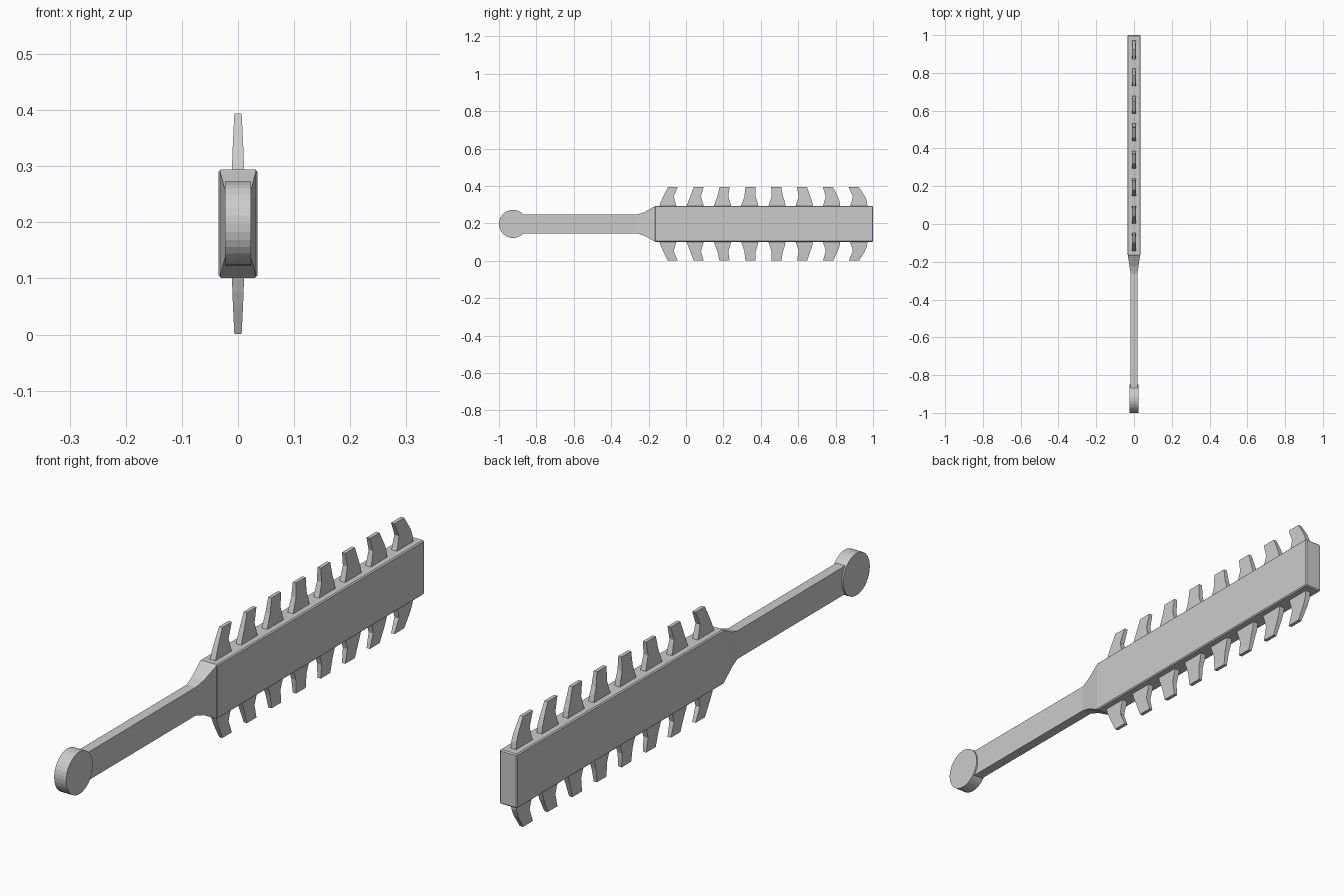
import bpy, bmesh
from math import radians
from mathutils import Matrix

if "Cube" in bpy.data.objects:
    bpy.data.objects.remove(bpy.data.objects["Cube"])

ZC = 0.1975  # centre height of the whole weapon


def finish(bm, name):
    bmesh.ops.recalc_face_normals(bm, faces=bm.faces)
    me = bpy.data.meshes.new(name)
    bm.to_mesh(me)
    bm.free()
    ob = bpy.data.objects.new(name, me)
    bpy.context.collection.objects.link(ob)
    return ob


def loft(name, rings):
    """Skin equal-length closed rings and cap both ends."""
    bm = bmesh.new()
    vs = [[bm.verts.new(p) for p in r] for r in rings]
    n = len(vs[0])
    for a, b in zip(vs, vs[1:]):
        for i in range(n):
            j = (i + 1) % n
            bm.faces.new((a[i], a[j], b[j], b[i]))
    bm.faces.new(vs[0])
    bm.faces.new(vs[-1])
    return finish(bm, name)


def rect(y, hx, hz):
    return [(sx * hx, y, ZC + sz * hz)
            for sx, sz in ((-1, -1), (1, -1), (1, 1), (-1, 1))]


# Flat paddle body with a fine edge chamfer
body = loft("blade_body", [rect(-0.168, 0.0345, 0.0965), rect(1.0, 0.0345, 0.0965)])
bev = body.modifiers.new("edge_chamfer", 'BEVEL')
bev.width = 0.004
bev.segments = 1

# Handle flaring into the blade collar
loft("handle", [rect(-0.92, 0.018, 0.05), rect(-0.262, 0.018, 0.05),
                rect(-0.225, 0.0235, 0.062), rect(-0.166, 0.0325, 0.0945)])

# Round pommel disc lying across x
bm = bmesh.new()
bmesh.ops.create_cone(bm, cap_ends=True, segments=32, radius1=0.075, radius2=0.075, depth=0.047,
                      matrix=Matrix.Translation((0, -0.925, ZC)) @ Matrix.Rotation(radians(90), 4, 'Y'))
finish(bm, "pommel")

# Teeth: lean gradually changes from tip-ward to handle-ward along the blade
LEVELS = ((-0.01, 0.011), (0.025, 0.010), (0.05, 0.009), (0.1, 0.0065))
FIRST = ((0.0, 0.098), (0.013, 0.087), (0.024, 0.08), (0.049, 0.102))
LAST = ((0.0, 0.098), (0.012, 0.093), (0.018, 0.083), (-0.004, 0.051))
for side, label in ((1, "upper"), (-1, "lower")):
    for i in range(8):
        t = i / 7
        y0 = -0.146 + 0.1457 * i
        rings = []
        for (h, hx), f, l in zip(LEVELS, FIRST, LAST):
            ya, yb = (y0 + p + (q - p) * t for p, q in zip(f, l))
            z = ZC + side * (0.0965 + h)
            rings.append([(-hx, ya, z), (hx, ya, z), (hx, yb, z), (-hx, yb, z)])
        loft(f"{label}_tooth_{i + 1}", rings)
